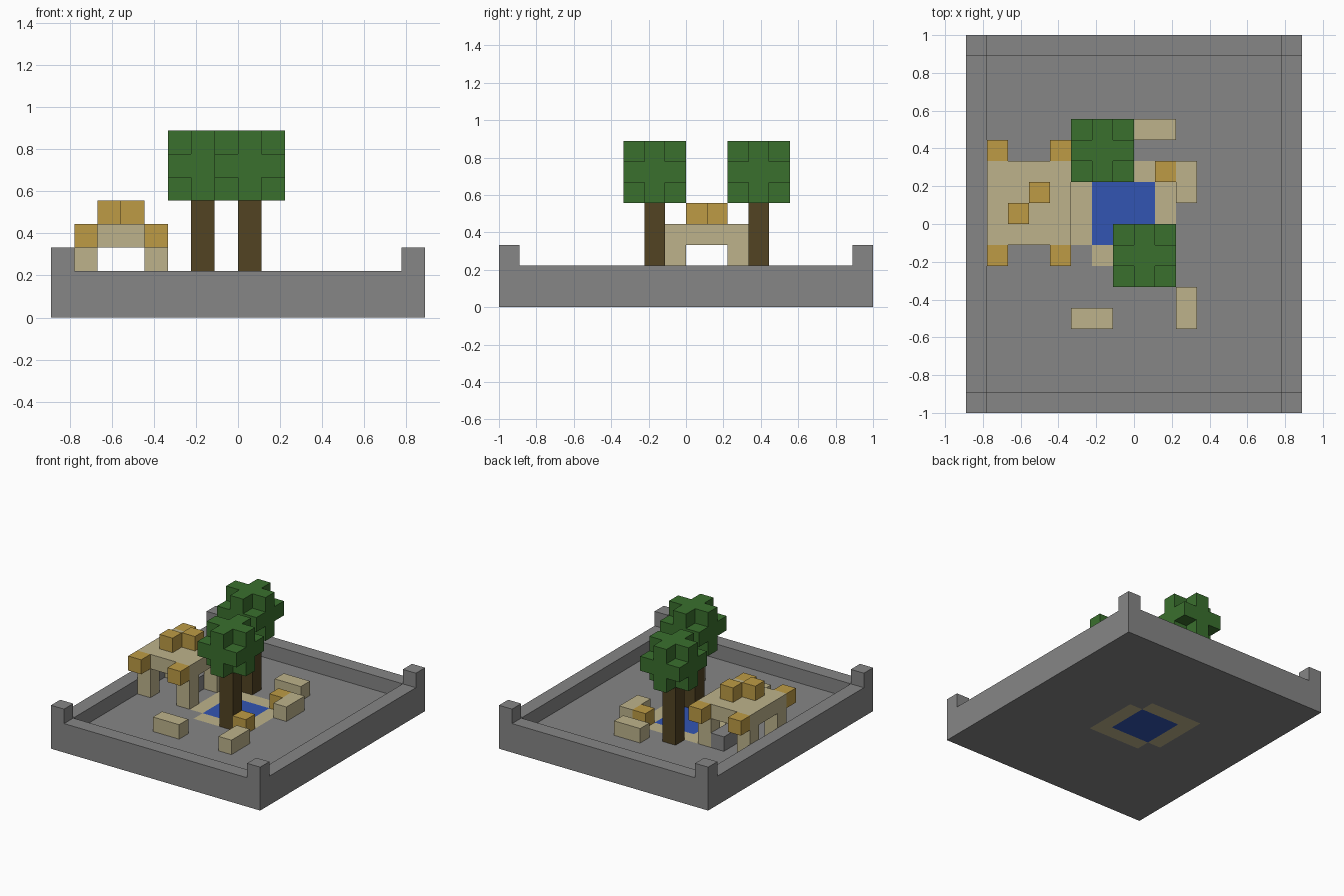
import bpy
import bmesh
from mathutils import Matrix, Vector

if "Cube" in bpy.data.objects:
    bpy.data.objects.remove(bpy.data.objects["Cube"], do_unlink=True)

U = 1 / 9  # edge of one block


def material(name, rgb):
    m = bpy.data.materials.new(name)
    m.use_nodes = True
    m.diffuse_color = (*rgb, 1)
    m.node_tree.nodes["Principled BSDF"].inputs["Base Color"].default_value = (*rgb, 1)
    return m


STONE = material("stone grey", (0.24, 0.24, 0.24))
SAND = material("pale sand", (0.51, 0.45, 0.26))
GOLD = material("ochre", (0.51, 0.33, 0.06))
LEAF = material("leaf green", (0.042, 0.162, 0.027))
BARK = material("bark brown", (0.084, 0.056, 0.016))
WATER = material("water blue", (0.032, 0.09, 0.45))


def finish(name, bm, *mats):
    mesh = bpy.data.meshes.new(name)
    bm.to_mesh(mesh)
    bm.free()
    for m in mats:
        mesh.materials.append(m)
    ob = bpy.data.objects.new(name, mesh)
    bpy.context.collection.objects.link(ob)
    return ob


def blocks(name, mat, *boxes):
    """One object from boxes given as (low corner, size) in block units."""
    bm = bmesh.new()
    for low, size in boxes:
        low, size = Vector(low), Vector(size)
        place = Matrix.Translation((low + size / 2) * U) @ Matrix.Diagonal((*(size * U), 1))
        bmesh.ops.create_cube(bm, size=1, matrix=place)
    return finish(name, bm, mat)


# Courtyard floor with the pond and its sandy shore let into it
bm = bmesh.new()
bmesh.ops.create_grid(bm, x_segments=14, y_segments=16, size=1,
                      matrix=Matrix.Translation((0, 0, U)) @ Matrix.Diagonal((7 * U, 8 * U, 1, 1)))
for f in bm.faces:
    c = f.calc_center_median() / U
    dx, dy = c.x + 0.5, c.y - 0.5  # distance from the pond centre
    if max(abs(dx), abs(dy)) < 1.6:
        f.material_index = 2
    elif max(abs(dx), abs(dy)) < 2.6 and abs(dx + dy) < 3.6:
        f.material_index = 1
floor = finish("courtyard_floor", bm, STONE, SAND, WATER)
solid = floor.modifiers.new("thickness", "SOLIDIFY")
solid.thickness = U
solid.offset = -1

# Boundary wall with a raised post at each corner
blocks("wall_sides", STONE, *[((x, -8, 0), (1, 16, 2)) for x in (-8, 7)])
blocks("wall_ends", STONE, *[((-8, y, 0), (16, 1, 2)) for y in (-9, 8)])
blocks("corner_posts", STONE, *[((x, y, 2), (1, 1, 1)) for x in (-8, 7) for y in (-9, 8)])

# Shelter: four legs, flat roof, projecting corner blocks and roof blocks
blocks("shelter_legs", SAND, *[((x, y, 1), (1, 1, 2)) for x in (-7, -4) for y in (-1, 2)])
blocks("shelter_roof", SAND, ((-7, -1, 3), (4, 4, 1)))
blocks("shelter_corner_blocks", GOLD,
       *[((x, y, 3), (1, 1, 1)) for x in (-7, -4) for y in (-2, 3)])
blocks("shelter_roof_blocks", GOLD, ((-6, 0, 4), (1, 1, 1)), ((-5, 1, 4), (1, 1, 1)))
blocks("shelter_bench", STONE, ((-5, 1, 1), (1, 2, 1)))


# Trees: a trunk under a cube of leaves with its eight corners left off
def tree(name, x, y):
    blocks(name + "_trunk", BARK, ((x, y, 1), (1, 1, 4)))
    blocks(name + "_leaves", LEAF,
           ((x, y - 1, 5), (1, 3, 3)),
           ((x - 1, y, 5), (3, 1, 3)),
           ((x - 1, y - 1, 6), (3, 3, 1)))


tree("back_tree", -2, 3)
tree("front_tree", 0, -2)

# Loose blocks around the pond
blocks("pond_blocks", GOLD, ((1, 2, 1), (1, 1, 1)), ((1, -2, 1), (1, 1, 1)))
blocks("sand_benches", SAND,
       ((0, 4, 1), (2, 1, 1)),
       ((2, 1, 1), (1, 2, 1)),
       ((2, -5, 1), (1, 2, 1)),
       ((-3, -5, 1), (2, 1, 1)))
